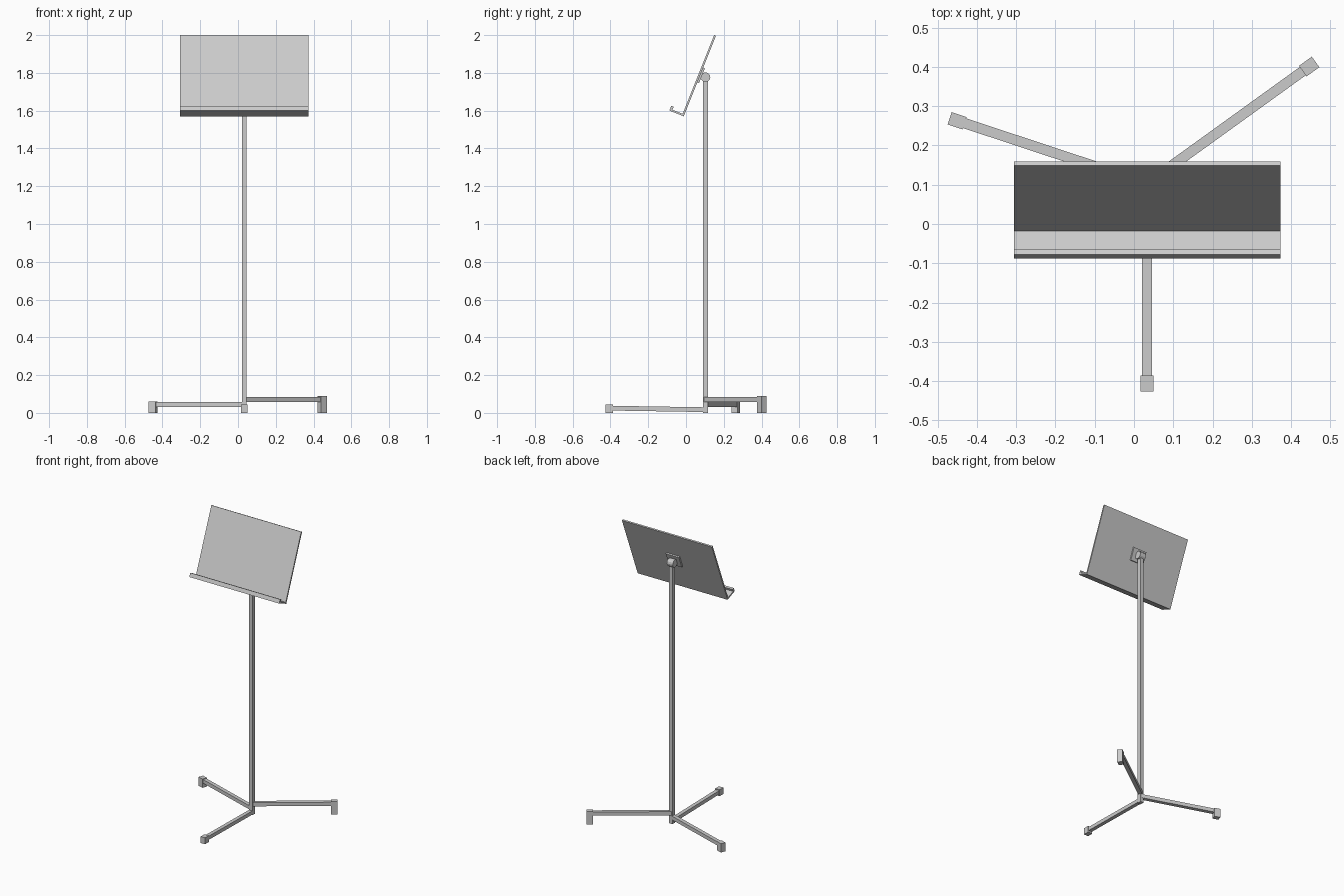
import bpy, bmesh
from math import radians, cos, sin, atan2
from mathutils import Vector, Matrix

if "Cube" in bpy.data.objects:
    bpy.data.objects.remove(bpy.data.objects["Cube"])

PX, PY = 0.033, 0.103          # pole position
TILT = radians(21.8)           # lean of the desk from vertical


def finish(name, bm):
    bmesh.ops.recalc_face_normals(bm, faces=bm.faces)
    me = bpy.data.meshes.new(name)
    bm.to_mesh(me)
    bm.free()
    ob = bpy.data.objects.new(name, me)
    bpy.context.collection.objects.link(ob)
    return ob


def box(name, centre, size, rot=Matrix.Identity(4)):
    bm = bmesh.new()
    m = Matrix.Translation(centre) @ rot @ Matrix.Diagonal((*size, 1))
    bmesh.ops.create_cube(bm, size=1, matrix=m)
    return finish(name, bm)


def bar(name, a, b, width, height):
    """Rectangular bar running from a to b."""
    a, b = Vector(a), Vector(b)
    d = b - a
    rot = Matrix.Rotation(atan2(d.y, d.x), 4, 'Z') @ Matrix.Rotation(-atan2(d.z, d.xy.length), 4, 'Y')
    return box(name, (a + b) / 2, (d.length, width, height), rot)


def desk_point(up, forward):
    """Point (y, z) measured from the lower back edge of the tilted desk."""
    return (-0.012 + up * sin(TILT) - forward * cos(TILT),
            1.570 + up * cos(TILT) + forward * sin(TILT))


# pole
box("pole", (PX, PY, 0.888), (0.025, 0.027, 1.776))

# desk: back panel, shelf and lip as one extruded profile
profile = [(0, 0), (0, 0.082), (0.027, 0.082), (0.027, 0.068),
           (0.010, 0.068), (0.010, 0.010), (0.459, 0.010), (0.459, 0)]
bm = bmesh.new()
face = bm.faces.new([bm.verts.new((-0.306, *desk_point(u, f))) for u, f in profile])
ext = bmesh.ops.extrude_face_region(bm, geom=[face])
bmesh.ops.translate(bm, vec=(0.679, 0, 0),
                    verts=[v for v in ext["geom"] if isinstance(v, bmesh.types.BMVert)])
finish("music_desk", bm)

# mounting plate on the back of the desk
y, z = desk_point(0.235, -0.005)
box("mount_plate", (PX, y, z), (0.10, 0.010, 0.085), Matrix.Rotation(-TILT, 4, 'X'))

# tilt hinge
bm = bmesh.new()
bmesh.ops.create_cone(bm, cap_ends=True, segments=12, radius1=0.026, radius2=0.026, depth=0.045,
                      matrix=Matrix.Translation((PX, PY, 1.777)) @ Matrix.Rotation(radians(90), 4, 'Y'))
finish("tilt_hinge", bm)

# legs at staggered heights: name, direction, height at pole, height at foot, foot height
legs = [("front", -90, 0.017, 0.025, 0.044),
        ("left", 161.7, 0.044, 0.044, 0.060),
        ("right", 35.8, 0.071, 0.071, 0.089)]
for name, deg, z0, z1, foot in legs:
    a = radians(deg)
    dx, dy = cos(a), sin(a)
    bar(name + "_leg", (PX, PY, z0), (PX + dx * 0.5, PY + dy * 0.5, z1), 0.026, 0.025)
    box(name + "_foot", (PX + dx * 0.509, PY + dy * 0.509, foot / 2), (0.040, 0.033, foot),
        Matrix.Rotation(a, 4, 'Z'))
